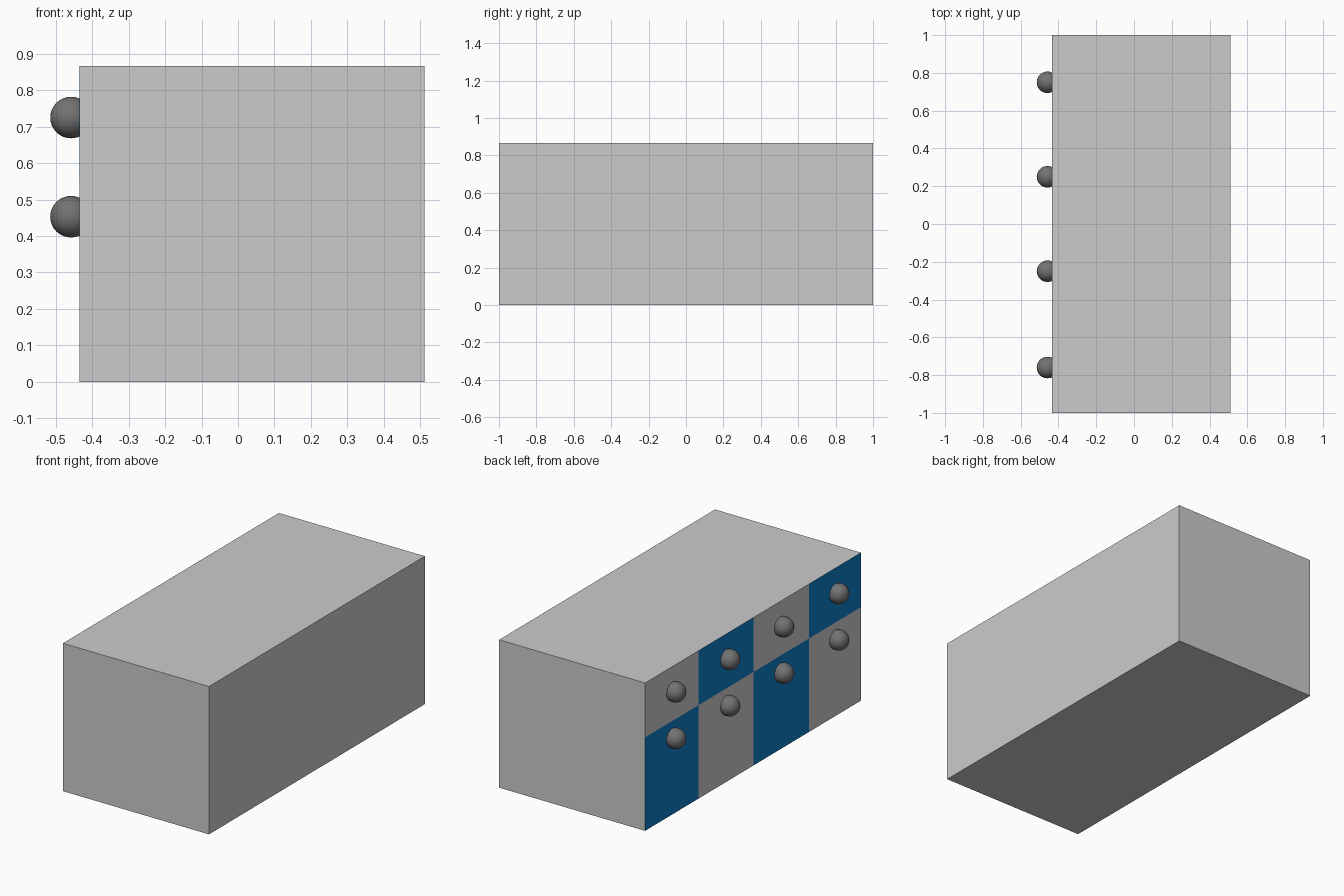
import bpy, math

if "Cube" in bpy.data.objects:
    bpy.data.objects.remove(bpy.data.objects["Cube"])

X0, X1, H = -0.435, 0.512, 0.867
PROUD = 0.001


def box(name, lo, hi, mat=None):
    bpy.ops.mesh.primitive_cube_add(size=1, location=[(a + b) / 2 for a, b in zip(lo, hi)])
    ob = bpy.context.object
    ob.name = name
    ob.scale = [b - a for a, b in zip(lo, hi)]
    bpy.ops.object.transform_apply(location=False, rotation=False, scale=True)
    if mat:
        ob.data.materials.append(mat)
    return ob


def material(name, color):
    m = bpy.data.materials.new(name)
    m.diffuse_color = (*color, 1)
    m.use_nodes = True
    m.node_tree.nodes["Principled BSDF"].inputs["Base Color"].default_value = m.diffuse_color
    return m


blue = material("blue_paint", (0.005, 0.21, 0.58))
dark = material("dark_knob", (0.17, 0.17, 0.17))

# cabinet body
box("cabinet", (X0 + PROUD, -1, 0), (X1, 1, H))

# flush drawer fronts in a two-row checkerboard, each with a round knob
col_edges = [-1, -0.52, -0.005, 0.507, 1]
row_edges = [0, 0.548, H]
knob_y = [-0.76, -0.25, 0.25, 0.75]
knob_z = [0.453, 0.725]
for r in range(2):
    for c in range(4):
        is_blue = (r + c) % 2 == 1
        box(f"drawer_front_{r}_{c}",
            (X0, col_edges[c], row_edges[r]),
            (X0 + PROUD, col_edges[c + 1], row_edges[r + 1]),
            blue if is_blue else None)
        bpy.ops.mesh.primitive_uv_sphere_add(
            segments=32, ring_count=16, radius=0.057,
            location=(-0.458, knob_y[c], knob_z[r]))
        knob = bpy.context.object
        knob.name = f"drawer_knob_{r}_{c}"
        knob.data.materials.append(dark)
        bpy.ops.object.shade_smooth_by_angle(angle=math.radians(30))
